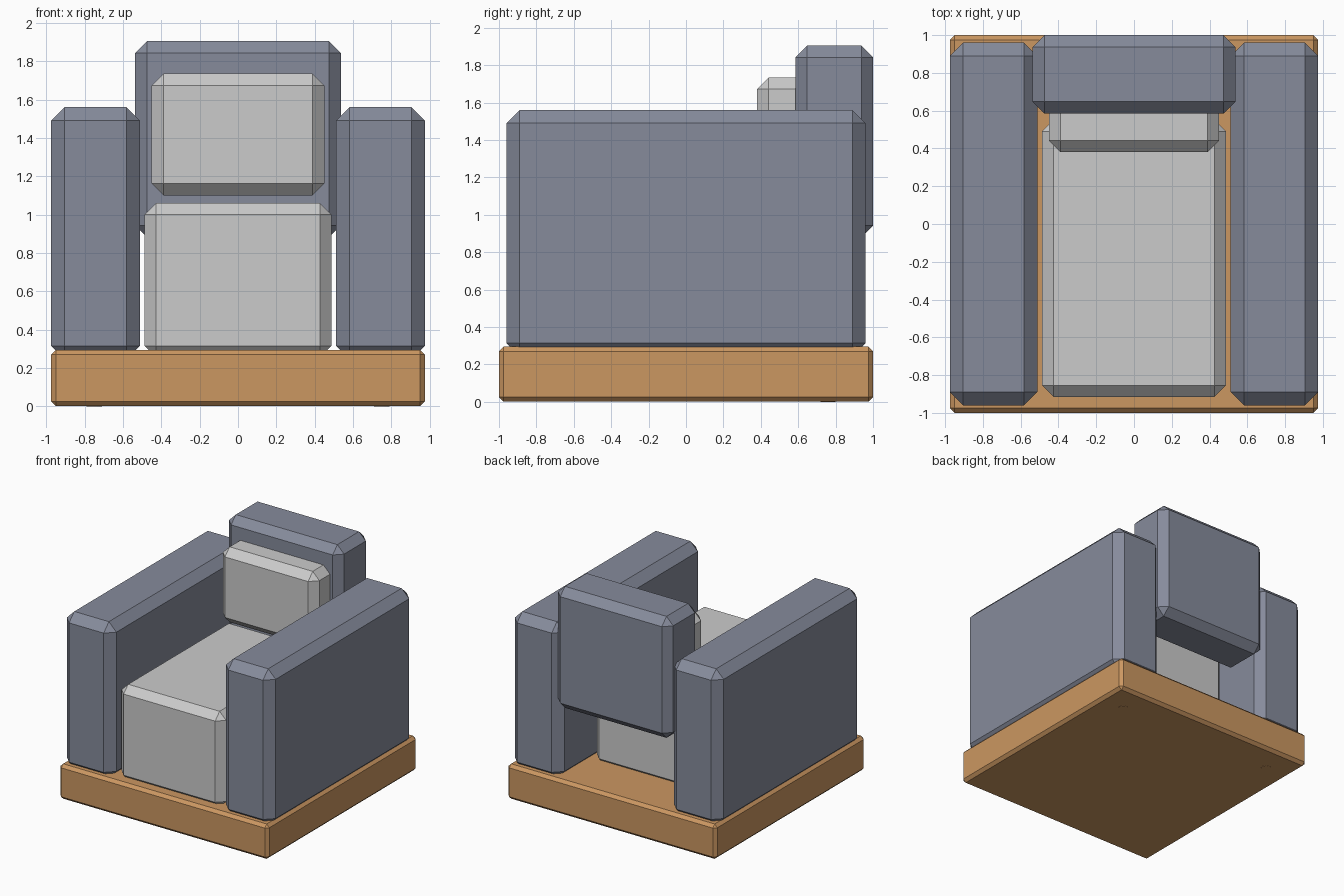
import bpy
import bmesh

if "Cube" in bpy.data.objects:
    bpy.data.objects.remove(bpy.data.objects["Cube"])


def material(name, color):
    mat = bpy.data.materials.new(name)
    mat.diffuse_color = color
    mat.use_nodes = True
    mat.node_tree.nodes["Principled BSDF"].inputs["Base Color"].default_value = mat.diffuse_color
    return mat


wood = material("wood", (0.60, 0.31, 0.12, 1))
fabric = material("slate_fabric", (0.24, 0.26, 0.33, 1))


def finish(name, bm, mat):
    mesh = bpy.data.meshes.new(name)
    bm.to_mesh(mesh)
    bm.free()
    if mat:
        mesh.materials.append(mat)
    obj = bpy.data.objects.new(name, mesh)
    bpy.context.collection.objects.link(obj)
    return obj


def block(name, x, y, z, chamfer, mat=None):
    """Chamfered box spanning the given (min, max) ranges."""
    bm = bmesh.new()
    bmesh.ops.create_cube(bm, size=1)
    for v in bm.verts:
        v.co = [r[0] if c < 0 else r[1] for c, r in zip(v.co, (x, y, z))]
    bmesh.ops.bevel(bm, geom=bm.edges[:], offset=chamfer, segments=1,
                    profile=0.5, affect='EDGES')
    return finish(name, bm, mat)


def dowel(name, x, y, z0, z1, radius):
    bm = bmesh.new()
    bmesh.ops.create_cone(bm, cap_ends=True, segments=16, radius1=radius,
                          radius2=radius, depth=z1 - z0)
    bmesh.ops.translate(bm, verts=bm.verts, vec=(x, y, (z0 + z1) / 2))
    return finish(name, bm, wood)


# Wooden base
block("base", (-0.975, 0.975), (-1, 1), (0.001, 0.295), 0.025, wood)

# Armrests, and the rear dowels just visible under the base
for side, s in (("left", -1), ("right", 1)):
    block(side + "_armrest", sorted((s * 0.512, s * 0.975)), (-0.96, 0.96),
          (0.245, 1.56), 0.07, fabric)
    dowel(side + "_rear_dowel", s * 0.75, 0.76, 0, 0.28, 0.04)

# Backrest
block("backrest", (-0.537, 0.537), (0.585, 1), (0.88, 1.905), 0.063, fabric)

# Seat cushion and back cushion
block("seat_cushion", (-0.487, 0.487), (-0.915, 0.55), (0.255, 1.06), 0.06)
block("back_cushion", (-0.45, 0.45), (0.38, 0.70), (1.10, 1.735), 0.062)
